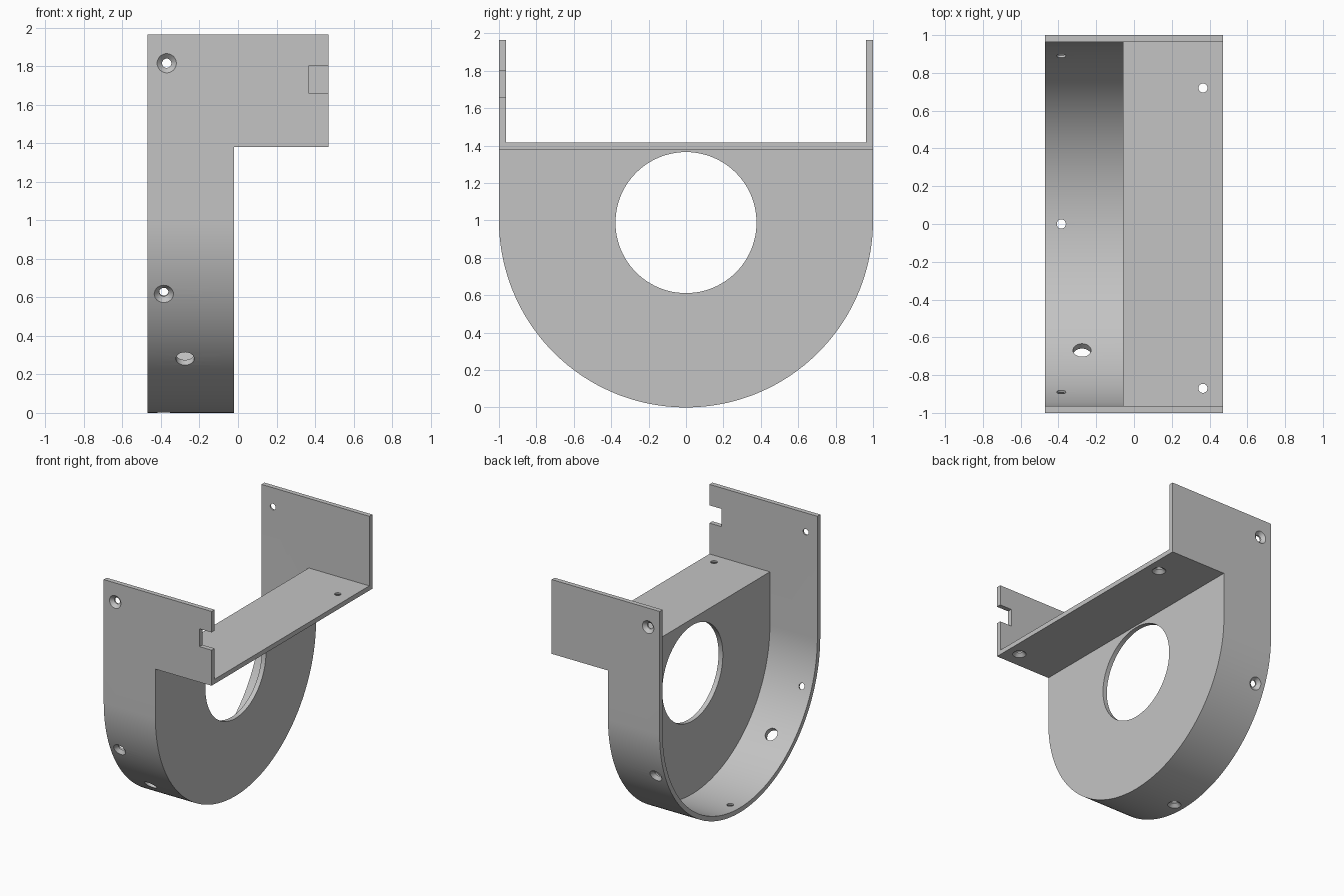
import bpy, bmesh
from math import sin, cos, pi, radians
from mathutils import Vector, Matrix

old = bpy.data.objects.get("Cube")
if old:
    bpy.data.objects.remove(old, do_unlink=True)

HALF = 0.47      # half width in x
WALL = 0.037     # sheet thickness
FACE = -0.02     # outer side of the face plate
TOP = 1.965
SHELF = 1.38     # underside of the shelf

grey = bpy.data.materials.new("plain grey")
grey.use_nodes = True
colour = (0.55, 0.55, 0.55, 1)
grey.diffuse_color = colour
grey.node_tree.nodes["Principled BSDF"].inputs["Base Color"].default_value = colour


def finish(bm, name):
    bmesh.ops.recalc_face_normals(bm, faces=bm.faces)
    mesh = bpy.data.meshes.new(name)
    bm.to_mesh(mesh)
    bm.free()
    mesh.materials.append(grey)
    obj = bpy.data.objects.new(name, mesh)
    bpy.context.collection.objects.link(obj)
    return obj


def u_prism(name, radius, top, x0, x1, steps=96):
    """Half round bottom with straight sides, extruded along x."""
    pts = [(radius, top)]
    for i in range(steps + 1):
        a = -pi * i / steps
        pts.append((radius * cos(a), 1 + radius * sin(a)))
    pts.append((-radius, top))
    bm = bmesh.new()
    face = bm.faces.new([bm.verts.new((x0, y, z)) for y, z in pts])
    new = bmesh.ops.extrude_face_region(bm, geom=[face])["geom"]
    bmesh.ops.translate(bm, vec=(x1 - x0, 0, 0),
                        verts=[v for v in new if isinstance(v, bmesh.types.BMVert)])
    return finish(bm, name)


def box(name, lo, hi):
    lo, hi = Vector(lo), Vector(hi)
    bm = bmesh.new()
    bmesh.ops.create_cube(bm, size=1, matrix=Matrix.Translation((lo + hi) / 2)
                          @ Matrix.Diagonal((*(hi - lo), 1)))
    return finish(bm, name)


def lathe(name, profile, at, outward, steps=32):
    """Turned cutter whose axis leaves the surface along outward."""
    bm = bmesh.new()
    verts = [bm.verts.new((r, 0, h)) for r, h in profile]
    edges = [bm.edges.new(pair) for pair in zip(verts, verts[1:])]
    bmesh.ops.spin(bm, geom=verts + edges, cent=(0, 0, 0), axis=(0, 0, 1),
                   angle=2 * pi, steps=steps)
    bmesh.ops.remove_doubles(bm, verts=bm.verts, dist=1e-5)
    turn = Vector(outward).to_track_quat('Z', 'Y').to_matrix().to_4x4()
    bmesh.ops.transform(bm, matrix=Matrix.Translation(at) @ turn, verts=bm.verts)
    return finish(bm, name)


def plain_hole(name, r, at, outward, steps=32):
    return lathe(name, [(0, -.1), (r, -.1), (r, .1), (0, .1)], at, outward, steps)


def screw_hole(name, at, outward):
    return lathe(name, [(0, -.1), (.024, -.1), (.024, -.025), (.05, 0),
                        (.05, .05), (0, .05)], at, outward)


def rim(angle, x):
    """Point and outward direction on the round wall, angle from straight down."""
    d = Vector((0, sin(radians(angle)), -cos(radians(angle))))
    return Vector((x, 0, 1)) + d, d


# Body block, then the cutters that leave a sheet bracket
bracket = u_prism("bracket", 1, TOP, -HALF, HALF)
inner = 1 - WALL
cutters = [
    box("cut_below_shelf", (FACE, -2, -1), (1, 2, SHELF)),
    u_prism("cut_housing", inner, 3, -1, FACE - WALL),
    box("cut_above_shelf", (FACE - 2 * WALL, -inner, SHELF + WALL), (1, inner, 3)),
    box("cut_notch", (0.365, -1.2, 1.66), (1, -0.9, 1.80)),
    plain_hole("cut_face_opening", 0.377, (FACE - WALL / 2, 0, 0.988), (1, 0, 0), 96),
    plain_hole("cut_cable_hole", 0.048, *rim(-44, -0.275)),
]
# Countersunk screw holes: side plates, round wall, shelf
for side in (-1, 1):
    cutters.append(screw_hole("cut_side_screw", (-0.37, side, 1.815), (0, side, 0)))
for angle in (-67.5, 0, 67.5):
    cutters.append(screw_hole("cut_rim_screw", *rim(angle, -0.385)))
for y in (-0.87, 0.72):
    cutters.append(screw_hole("cut_shelf_screw", (0.365, y, SHELF), (0, 0, -1)))

# Apply every cut and drop its cutter
bpy.context.view_layer.objects.active = bracket
for cutter in cutters:
    mod = bracket.modifiers.new("cut", 'BOOLEAN')
    mod.operation = 'DIFFERENCE'
    mod.solver = 'EXACT'
    mod.object = cutter
    bpy.ops.object.modifier_apply(modifier=mod.name)
    bpy.data.objects.remove(cutter, do_unlink=True)

for obj in bpy.context.selected_objects:
    obj.select_set(False)
bracket.select_set(True)
bpy.ops.object.shade_smooth_by_angle(angle=radians(25))
